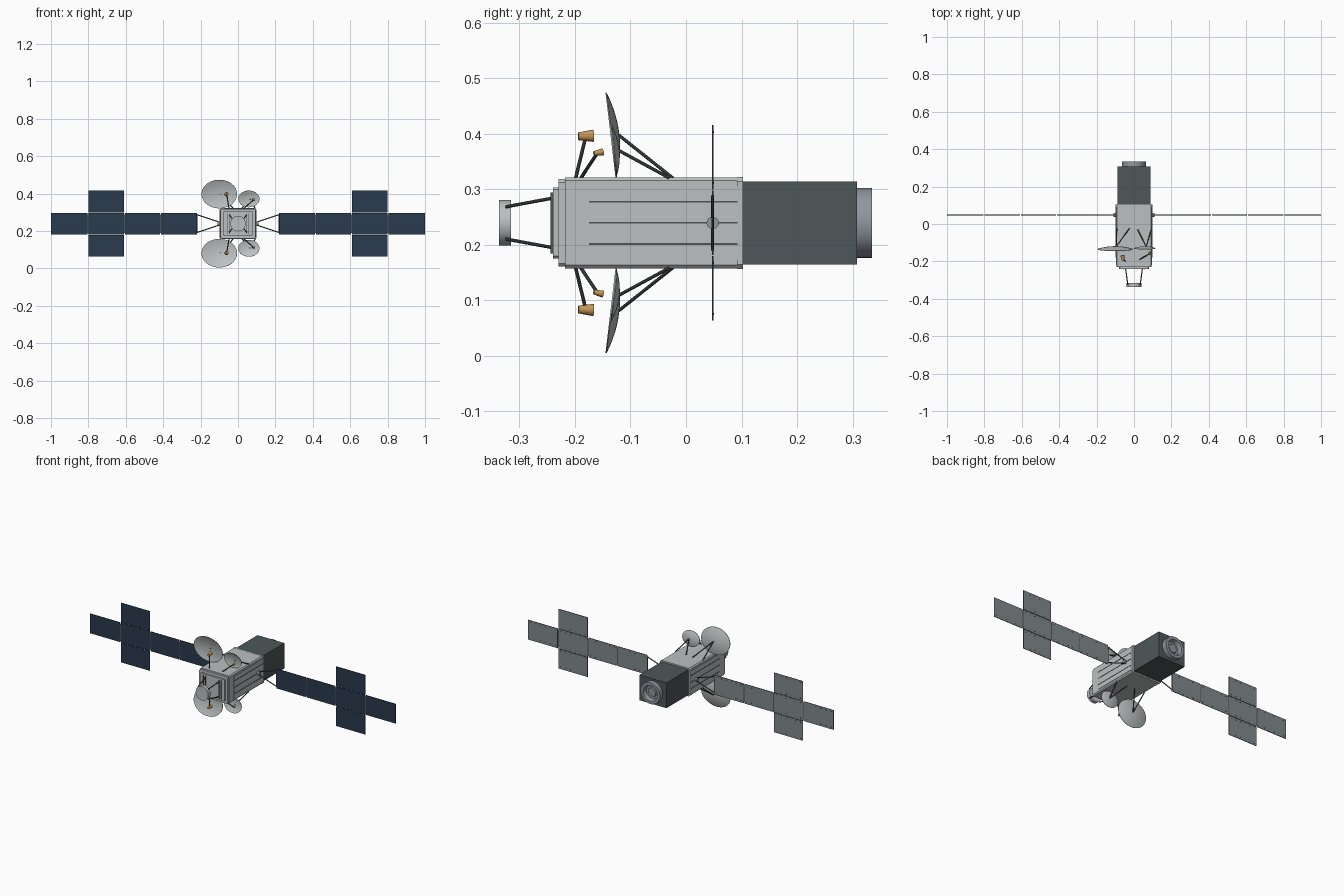
import bpy, bmesh, math
from mathutils import Vector, Matrix

cube = bpy.data.objects.get("Cube")
if cube:
    bpy.data.objects.remove(cube, do_unlink=True)

CZ = 0.239  # height of the long axis


def material(name, r, g, b):
    m = bpy.data.materials.new(name)
    m.use_nodes = True
    m.diffuse_color = (r, g, b, 1)
    m.node_tree.nodes["Principled BSDF"].inputs["Base Color"].default_value = (r, g, b, 1)
    return m


BODY = material("light_grey", 0.50, 0.53, 0.53)
DARK = material("charcoal", 0.075, 0.095, 0.10)
STRUT = material("strut_grey", 0.08, 0.088, 0.09)
NAVY = material("solar_navy", 0.024, 0.043, 0.076)
BACK = material("panel_back_grey", 0.22, 0.25, 0.27)
STEEL = material("steel_grey", 0.28, 0.31, 0.35)
GOLD = material("gold", 0.55, 0.31, 0.09)


def finish(name, bm, *mats, smooth=False):
    bmesh.ops.recalc_face_normals(bm, faces=bm.faces)
    me = bpy.data.meshes.new(name)
    bm.to_mesh(me)
    bm.free()
    for m in mats:
        me.materials.append(m)
    ob = bpy.data.objects.new(name, me)
    bpy.context.collection.objects.link(ob)
    if smooth:
        bpy.ops.object.select_all(action='DESELECT')
        ob.select_set(True)
        bpy.context.view_layer.objects.active = ob
        bpy.ops.object.shade_smooth_by_angle(angle=math.radians(35))
    return ob


def add_box(bm, x, y, z):
    size = Matrix.Diagonal((x[1] - x[0], y[1] - y[0], z[1] - z[0], 1))
    mid = Matrix.Translation((sum(x) / 2, sum(y) / 2, sum(z) / 2))
    return bmesh.ops.create_cube(bm, size=1, matrix=mid @ size)


def box(name, mat, x, y, z, bevel=0):
    bm = bmesh.new()
    add_box(bm, x, y, z)
    if bevel:
        # chamfer only the edges that run front to back
        edges = [e for e in bm.edges if abs(e.verts[0].co.y - e.verts[1].co.y) > 1e-5]
        bmesh.ops.bevel(bm, geom=edges, offset=bevel, segments=1, affect='EDGES')
    return finish(name, bm, mat)


def rod(name, mat, a, b, r1, r2=None, sides=10):
    a, b = Vector(a), Vector(b)
    bm = bmesh.new()
    turn = (b - a).to_track_quat('Z', 'Y').to_matrix().to_4x4()
    bmesh.ops.create_cone(bm, cap_ends=True, segments=sides, radius1=r1,
                          radius2=r1 if r2 is None else r2, depth=(b - a).length,
                          matrix=Matrix.Translation((a + b) / 2) @ turn)
    return finish(name, bm, mat, smooth=True)


def lathe(name, mat, profile, matrix, sides=40):
    """Spin (radius, y) points about the y axis."""
    bm = bmesh.new()
    vs = [bm.verts.new((r, y, 0)) for r, y in profile]
    es = [bm.edges.new(p) for p in zip(vs, vs[1:])]
    bmesh.ops.spin(bm, geom=vs + es, cent=(0, 0, 0), axis=(0, 1, 0),
                   angle=math.tau, steps=sides)
    bmesh.ops.remove_doubles(bm, verts=bm.verts, dist=1e-5)
    bm.transform(matrix)
    return finish(name, bm, mat, smooth=True)


def sym(half):
    return (-half, half)


def around(half):
    return (CZ - half, CZ + half)


AXIS = Matrix.Translation((0, 0, CZ))

# Main hull, stepped front plates, rear collar and rear module
box("hull", BODY, sym(0.096), (-0.218, 0.095), around(0.082), 0.006)
box("front_plate", BODY, sym(0.093), (-0.23, -0.218), around(0.079), 0.006)
box("front_cover", BODY, sym(0.08), (-0.24, -0.23), around(0.064), 0.004)
box("rear_collar", BODY, sym(0.099), (0.092, 0.103), around(0.083), 0.008)
box("rear_module", DARK, sym(0.088), (0.103, 0.308), around(0.075))
lathe("rear_nozzle", STEEL, [(0, 0.300), (0.063, 0.300), (0.063, 0.335), (0.046, 0.335),
                             (0.040, 0.312), (0.028, 0.312), (0.024, 0.318), (0, 0.318)], AXIS)

# Ribbed side panels and wing hubs
for s, side in ((1, "left"), (-1, "right")):
    def across(a, b):
        return tuple(sorted((s * a, s * b)))
    box(side + "_side_panel", BODY, across(0.09, 0.0985), (-0.18, 0.093), around(0.066))
    for i in (-1, 0, 1):
        z = CZ + i * 0.038
        box(side + "_side_groove", STRUT, across(0.097, 0.1), (-0.175, 0.093),
            (z - 0.0015, z + 0.0015))
    rod(side + "_wing_hub", STEEL, (s * 0.09, 0.048, CZ), (s * 0.11, 0.048, CZ), 0.011, sides=16)

    # Yoke holding the wing
    for t in (-1, 1):
        rod(side + "_yoke_arm", STRUT, (s * 0.1, 0.048, CZ + t * 0.008),
            (s * 0.22, 0.048, CZ + t * 0.048), 0.003)
    rod(side + "_yoke_bar", STRUT, (s * 0.219, 0.048, CZ - 0.05),
        (s * 0.219, 0.048, CZ + 0.05), 0.0025)

    # Solar wing: inner, middle, triple cross section and tip
    bm = bmesh.new()
    studs = bmesh.new()
    spans = [(0.219, 0.411, 0), (0.416, 0.605, 0), (0.61, 0.80, 0), (0.805, 1.0, 0),
             (0.61, 0.80, 1), (0.61, 0.80, -1)]
    for x0, x1, level in spans:
        z = (CZ - 0.058, CZ + 0.058)
        if level:
            z = tuple(sorted((CZ + level * 0.060, CZ + level * 0.176)))
        add_box(bm, across(x0, x1), (0.0465, 0.0495), z)
        for k in range(6):
            x = x0 + (x1 - x0) * (k + 0.5) / 6
            for h in (z[0] + 0.012, z[1] - 0.012):
                add_box(studs, across(x - 0.002, x + 0.002), (0.049, 0.0505),
                        (h - 0.002, h + 0.002))
    bm.normal_update()
    for f in bm.faces:
        f.material_index = int(f.normal.y > 0.5)
    finish(side + "_solar_wing", bm, NAVY, BACK)
    finish(side + "_wing_studs", studs, STRUT)
    for x in (0.4135, 0.6075, 0.8025):
        box(side + "_wing_hinge", STRUT, across(x - 0.0025, x + 0.0025), (0.047, 0.049),
            around(0.05))

    # Vertical bars on the front cover
    for x in (0.042, 0.056):
        box(side + "_front_bar", STRUT, across(x, x + 0.004), (-0.244, -0.24), around(0.055))

    # Struts of the front drum
    for t in (-1, 1):
        rod("front_drum_strut", STRUT, (s * 0.045, -0.238, CZ + t * 0.045),
            (s * 0.033, -0.325, CZ + t * 0.029), 0.003)

lathe("front_drum", BODY, [(0, -0.334), (0.038, -0.337), (0.041, -0.337), (0.041, -0.315),
                           (0, -0.315)], AXIS)


# Dish antennas with their supports and feeds, above and below the hull
def dish(name, s, x, y, h, rx, rz, depth):
    steps = [i / 7 for i in range(8)]
    front = [(r, depth * (1 - r * r)) for r in steps]
    back = [(r, d + 0.002) for r, d in reversed(front)]
    place = (Matrix.Translation((x, y, CZ + s * h)) @ Matrix.Rotation(s * math.radians(6.7), 4, 'X')
             @ Matrix.Diagonal((rx, 1, rz, 1)))
    lathe(name, BODY, front + back, place)


for s, level in ((1, "upper"), (-1, "lower")):
    def at(x, y, h):
        return (x, y, CZ + s * h)
    dish(level + "_large_dish", s, -0.1, -0.136, 0.158, 0.095, 0.077, 0.014)
    dish(level + "_small_dish", s, 0.058, -0.131, 0.132, 0.057, 0.045, 0.009)
    for x in (-0.092, -0.025):
        rod(level + "_large_dish_support", STRUT, at(-0.095, -0.121, 0.158),
            at(x, -0.024, 0.081), 0.003)
    for x in (0.02, 0.092):
        rod(level + "_small_dish_support", STRUT, at(0.065, -0.122, 0.131),
            at(x, -0.03, 0.081), 0.003)
    rod(level + "_large_feed_arm", STRUT, at(-0.048, -0.199, 0.08), at(-0.06, -0.181, 0.154), 0.0032)
    rod(level + "_small_feed_arm", STRUT, at(0.03, -0.19, 0.08), at(0.083, -0.159, 0.127), 0.0032)
    rod(level + "_large_feed", GOLD, at(-0.058, -0.194, 0.156), at(-0.062, -0.167, 0.157),
        0.007, 0.011, 16)
    rod(level + "_small_feed", GOLD, at(0.087, -0.166, 0.125), at(0.082, -0.150, 0.128),
        0.004, 0.0065, 16)
